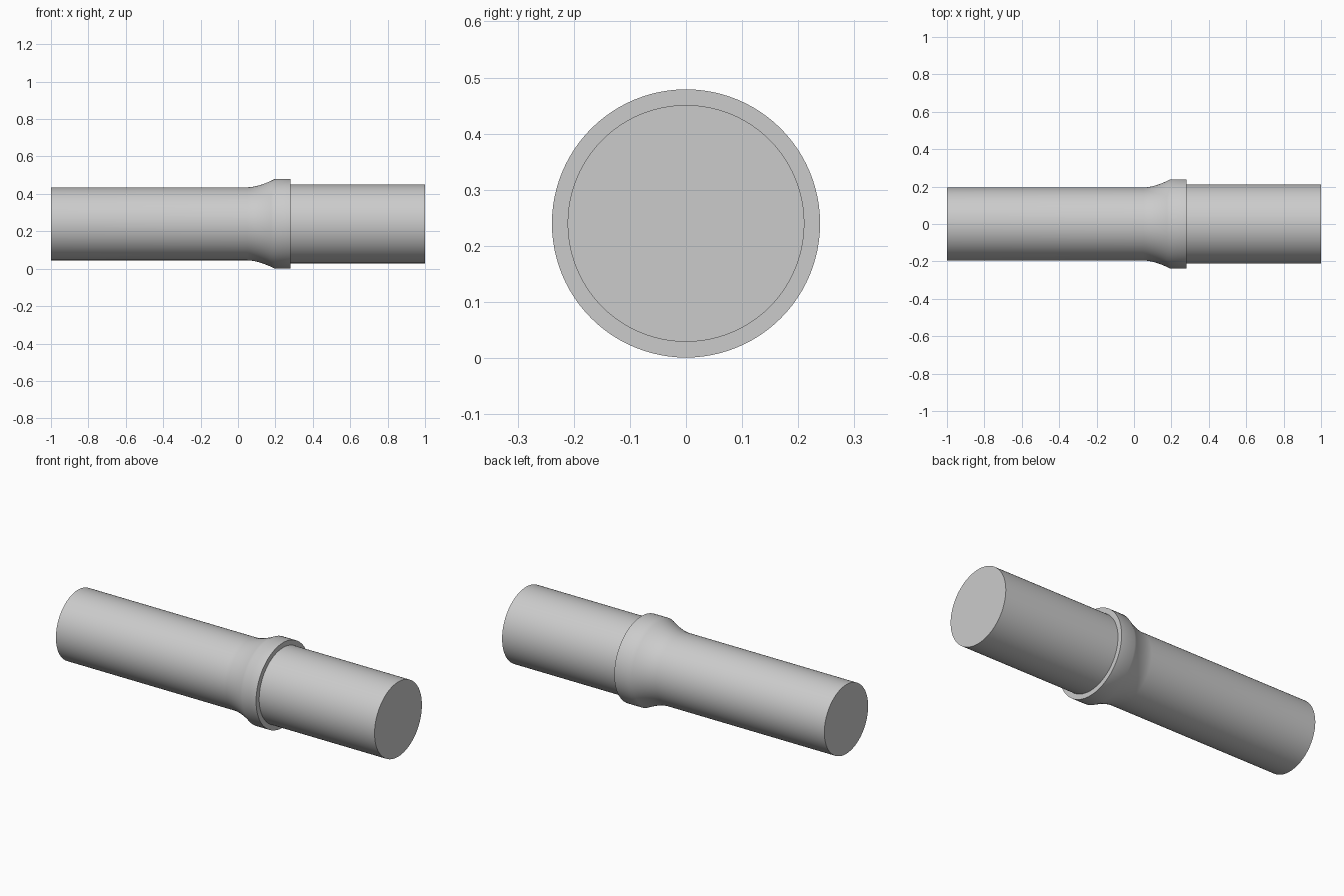
import bpy, bmesh, math
from mathutils import Matrix, Vector

cube = bpy.data.objects.get("Cube")
if cube:
    bpy.data.objects.remove(cube, do_unlink=True)

AXIS_Z = 0.24
SEGMENTS = 96

grey = bpy.data.materials.new("light_grey")
grey.use_nodes = True
colour = (0.6, 0.6, 0.6, 1)
grey.diffuse_color = colour
grey.node_tree.nodes["Principled BSDF"].inputs["Base Color"].default_value = colour


def lathe(name, profile):
    """Spin an (x, radius) profile around the long axis; ends on the axis close it."""
    bm = bmesh.new()
    verts = [bm.verts.new((x, 0, r)) for x, r in profile]
    edges = [bm.edges.new(pair) for pair in zip(verts, verts[1:])]
    bmesh.ops.spin(bm, geom=verts + edges, cent=(0, 0, 0), axis=(1, 0, 0),
                   angle=math.tau, steps=SEGMENTS, use_merge=True)
    bmesh.ops.remove_doubles(bm, verts=bm.verts, dist=0.0001)
    bmesh.ops.recalc_face_normals(bm, faces=bm.faces)
    bmesh.ops.translate(bm, verts=bm.verts, vec=(0, 0, AXIS_Z))
    mesh = bpy.data.meshes.new(name)
    bm.to_mesh(mesh)
    bm.free()
    mesh.materials.append(grey)
    obj = bpy.data.objects.new(name, mesh)
    bpy.context.collection.objects.link(obj)
    bpy.ops.object.select_all(action="DESELECT")
    obj.select_set(True)
    bpy.context.view_layer.objects.active = obj
    bpy.ops.object.shade_smooth_by_angle(angle=math.radians(30))
    return obj


# Narrow shaft sweeping out along a concave flare into the collar
shaft_r, collar_r = 0.195, 0.239
flare_start, flare_end = 0.05, 0.195
flare = [(flare_start + (flare_end - flare_start) * t,
          shaft_r + (collar_r - shaft_r) * t ** 1.7)
         for t in (i / 8 for i in range(9))]
lathe("shaft_with_collar",
      [(-1, 0), (-1, shaft_r)] + flare + [(0.28, collar_r), (0.28, 0)])

# Wider plain spigot leaving the collar
lathe("spigot", [(0.27, 0), (0.27, 0.211), (1, 0.211), (1, 0)])
